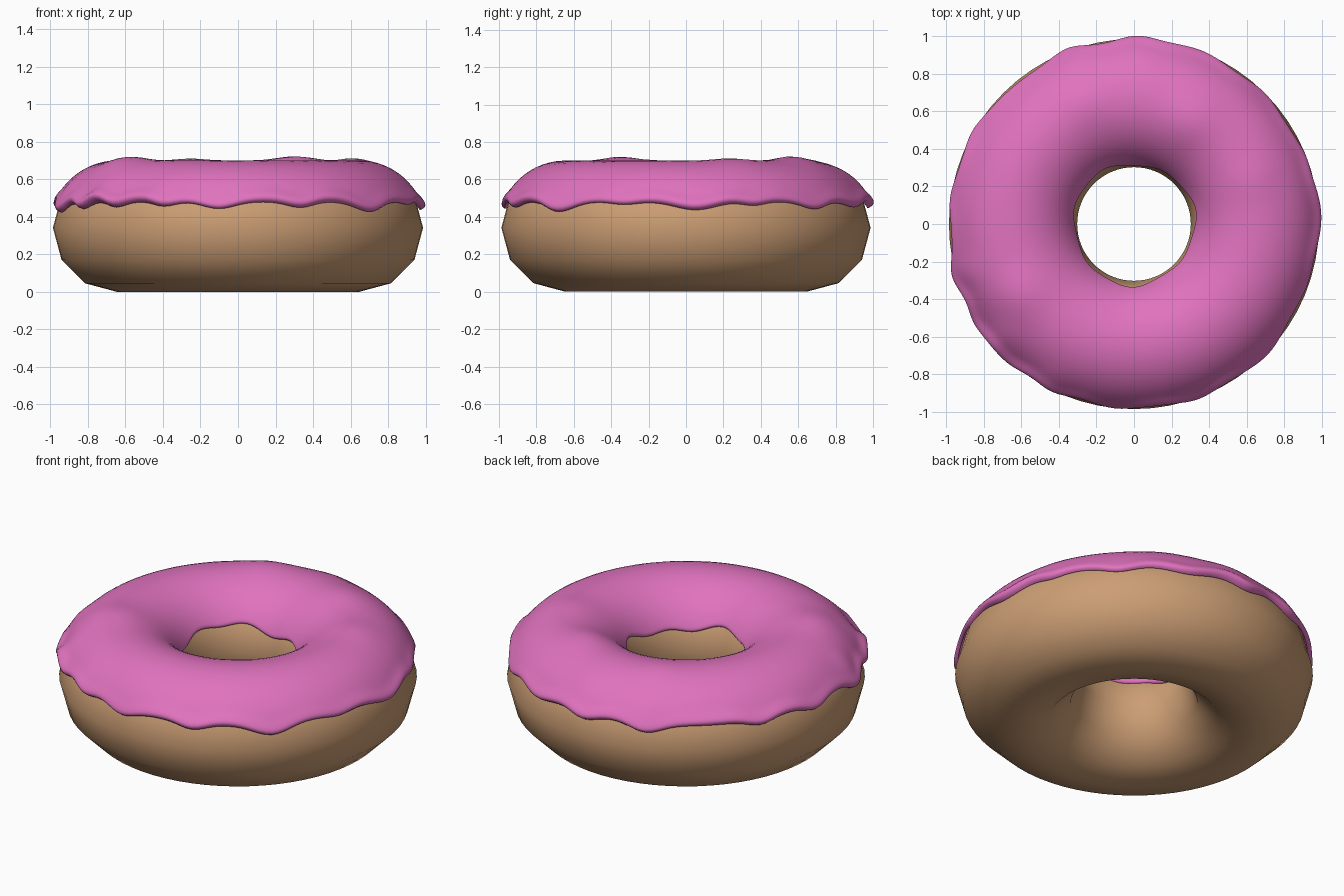
import bpy, math
from math import sin, cos, pi, radians, exp

if "Cube" in bpy.data.objects:
    bpy.data.objects.remove(bpy.data.objects["Cube"])

MAJOR, MINOR, MID = 0.645, 0.342, 0.342


def material(name, colour):
    m = bpy.data.materials.new(name)
    m.diffuse_color = (*colour, 1)
    m.use_nodes = True
    m.node_tree.nodes["Principled BSDF"].inputs["Base Color"].default_value = m.diffuse_color
    return m


# Dough ring: coarse 12-sided cross-section, smooth shaded
bpy.ops.mesh.primitive_torus_add(location=(0, 0, MID), major_radius=MAJOR, minor_radius=MINOR,
                                 major_segments=64, minor_segments=12)
dough = bpy.context.object
dough.name = "dough"
dough.data.materials.append(material("golden dough", (0.60, 0.34, 0.175)))
bpy.ops.object.shade_smooth()

# Icing drips around the outer rim: (direction in degrees, drop, width in degrees)
DRIPS = [(3, .045, 9), (22, .02, 5), (45, .04, 7), (68, .03, 8), (90, .035, 6), (112, .045, 7),
         (150, .03, 6), (172, .035, 6), (196, .06, 6), (212, .04, 5), (228, .03, 5),
         (246, .025, 5), (264, .038, 7), (290, .032, 6), (316, .055, 8), (340, .015, 6)]
# Lumps on top: (x, y, height, width)
LUMPS = [(-.60, -.37, .022, .14), (.30, .55, .022, .14), (-.27, .65, .012, .12),
         (.62, .24, .012, .12), (-.9, -.25, .012, .08), (-.72, -.62, .014, .09),
         (-.45, -.85, .012, .08), (-.33, .92, .015, .10), (.05, .94, .012, .12)]


def outer_edge(t):
    z = 0.487
    for a, drop, w in DRIPS:
        d = (math.degrees(t) - a + 180) % 360 - 180
        z -= drop * exp(-(d / w) ** 2)
    return math.asin((z - MID) / 0.36)


def inner_edge(t):
    z = 0.485 + 0.02 * sin(3 * t + 0.6) + 0.012 * sin(7 * t)
    return pi - math.asin((z - MID) / 0.36)


def ring_point(t, a, r):
    rad = MAJOR + r * cos(a)
    return (rad * cos(t), rad * sin(t), MID + r * sin(a))


# Icing: closed shell swept around the ring, with a thick rounded lip
N, M = 180, 36
verts, faces = [], []
for i in range(N):
    t = 2 * pi * i / N
    a0, a1 = outer_edge(t), inner_edge(t)
    lip = 0.012 + 0.006 * sin(5 * t + 1) + 0.008 * exp(-((math.degrees(t) - 215) / 30) ** 2)
    for j in range(M):
        u = j / (M - 1)
        u = u - 0.13 * sin(2 * pi * u)          # denser near both edges
        a = a0 + (a1 - a0) * u
        d_out, d_in = (a - a0) * 0.36, (a1 - a) * 0.36
        x, y, _ = ring_point(t, a, MINOR)
        thick = 0.017 + lip * exp(-((d_out - 0.025) / 0.04) ** 2)
        thick += sum(h * exp(-((x - p) ** 2 + (y - q) ** 2) / w ** 2) for p, q, h, w in LUMPS)
        edge = max(0, min(1, d_out / 0.022, d_in / 0.022))
        thick *= 0.25 + 0.75 * math.sqrt(max(0, 1 - (1 - edge) ** 2))
        verts.append(ring_point(t, a, MINOR + thick))
    for j in range(M):                          # underside, back to the outer edge
        a = a1 + (a0 - a1) * j / (M - 1)
        verts.append(ring_point(t, a, MINOR - 0.001))
P = 2 * M
for i in range(N):
    k = (i + 1) % N
    for j in range(P):
        l = (j + 1) % P
        faces.append((i * P + j, k * P + j, k * P + l, i * P + l))
mesh = bpy.data.meshes.new("icing")
mesh.from_pydata(verts, [], faces)
mesh.update()
icing = bpy.data.objects.new("icing", mesh)
bpy.context.collection.objects.link(icing)
mesh.materials.append(material("pink icing", (0.75, 0.17, 0.52)))
bpy.ops.object.select_all(action='DESELECT')
icing.select_set(True)
bpy.context.view_layer.objects.active = icing
bpy.ops.object.shade_smooth_by_angle(angle=radians(60))
